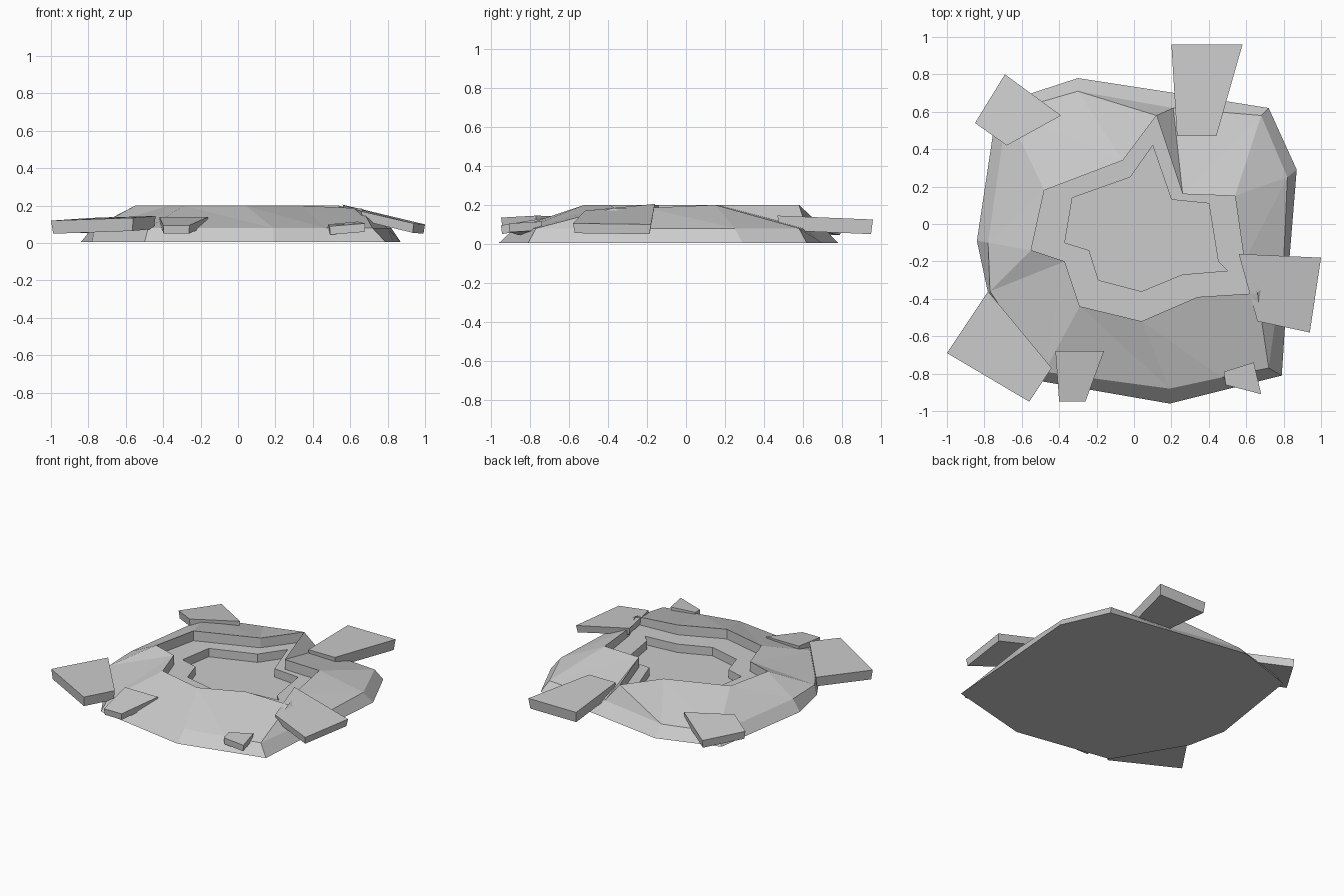
import bpy
import bmesh

if "Cube" in bpy.data.objects:
    bpy.data.objects.remove(bpy.data.objects["Cube"])


def make_object(name, bm):
    bmesh.ops.recalc_face_normals(bm, faces=bm.faces)
    mesh = bpy.data.meshes.new(name)
    bm.to_mesh(mesh)
    bm.free()
    obj = bpy.data.objects.new(name, mesh)
    bpy.context.collection.objects.link(obj)
    return obj


def ring(bm, pts, z):
    return [bm.verts.new((x, y, z)) for x, y in pts]


def bridge(bm, low, high, split=False):
    n = len(low)
    for i in range(n):
        j = (i + 1) % n
        if split:
            bm.faces.new((low[i], low[j], high[j]))
            bm.faces.new((low[i], high[j], high[i]))
        else:
            bm.faces.new((low[i], low[j], high[j], high[i]))


# Crater mound: matching outlines, clockwise from the left
foot = [(-.84, -.09), (-.73, .64), (-.30, .78), (.22, .70), (.72, .62), (.87, .29),
        (.83, -.20), (.79, -.81), (.49, -.885), (.19, -.96), (-.50, -.84), (-.78, -.37)]
shoulder = [(-.78, -.10), (-.68, .60), (-.30, .71), (.21, .62), (.68, .58), (.82, .25),
            (.80, -.20), (.72, -.77), (.47, -.82), (.19, -.88), (-.48, -.79), (-.77, -.36)]
rim = [(-.55, -.14), (-.48, .18), (-.06, .34), (.12, .58), (.26, .16), (.54, .15),
       (.59, -.20), (.66, -.37), (.34, -.39), (.04, -.52), (-.29, -.44), (-.37, -.20)]
pit = [(-.37, -.10), (-.33, .14), (-.02, .25), (.10, .42), (.20, .13), (.40, .11),
       (.45, -.20), (.50, -.25), (.26, -.27), (.04, -.36), (-.19, -.30), (-.24, -.14)]

bm = bmesh.new()
levels = [ring(bm, foot, .005), ring(bm, shoulder, .08), ring(bm, rim, .20),
          ring(bm, rim, .13), ring(bm, pit, .13), ring(bm, pit, .07)]
for i in (6, 7):
    levels[2][i].co.z = .185
for k in range(5):
    bridge(bm, levels[k], levels[k + 1], split=(k == 1))
bm.faces.new(levels[0])
bm.faces.new(levels[-1])
make_object("crater_mound", bm)


# Debris slabs: four top corners, a height for each, and a thickness
def slab(name, corners, heights, thickness):
    bm = bmesh.new()
    cx = sum(p[0] for p in corners) / 4
    cy = sum(p[1] for p in corners) / 4
    top = [bm.verts.new((x, y, z)) for (x, y), z in zip(corners, heights)]
    low = [bm.verts.new((cx + (x - cx) * .96, cy + (y - cy) * .96, z - thickness))
           for (x, y), z in zip(corners, heights)]
    bridge(bm, low, top)
    bm.faces.new(top)
    bm.faces.new(low)
    make_object(name, bm)


slab("back_slab", [(.20, .96), (.58, .96), (.44, .47), (.23, .47)],
     (.125, .125, .145, .145), .075)
slab("back_left_slab", [(-.69, .80), (-.39, .58), (-.68, .42), (-.85, .54)],
     (.10, .14, .14, .11), .055)
slab("left_slab", [(-1, -.69), (-.78, -.36), (-.44, -.77), (-.56, -.95)],
     (.12, .135, .145, .135), .07)
slab("front_slab", [(-.42, -.68), (-.16, -.68), (-.26, -.95), (-.40, -.95)],
     (.14, .14, .095, .095), .045)
slab("front_right_slab", [(.48, -.79), (.64, -.74), (.68, -.91), (.49, -.86)],
     (.10, .115, .105, .09), .045)
slab("right_slab", [(.56, -.16), (1, -.18), (.94, -.58), (.66, -.52)],
     (.205, .10, .105, .17), .05)
